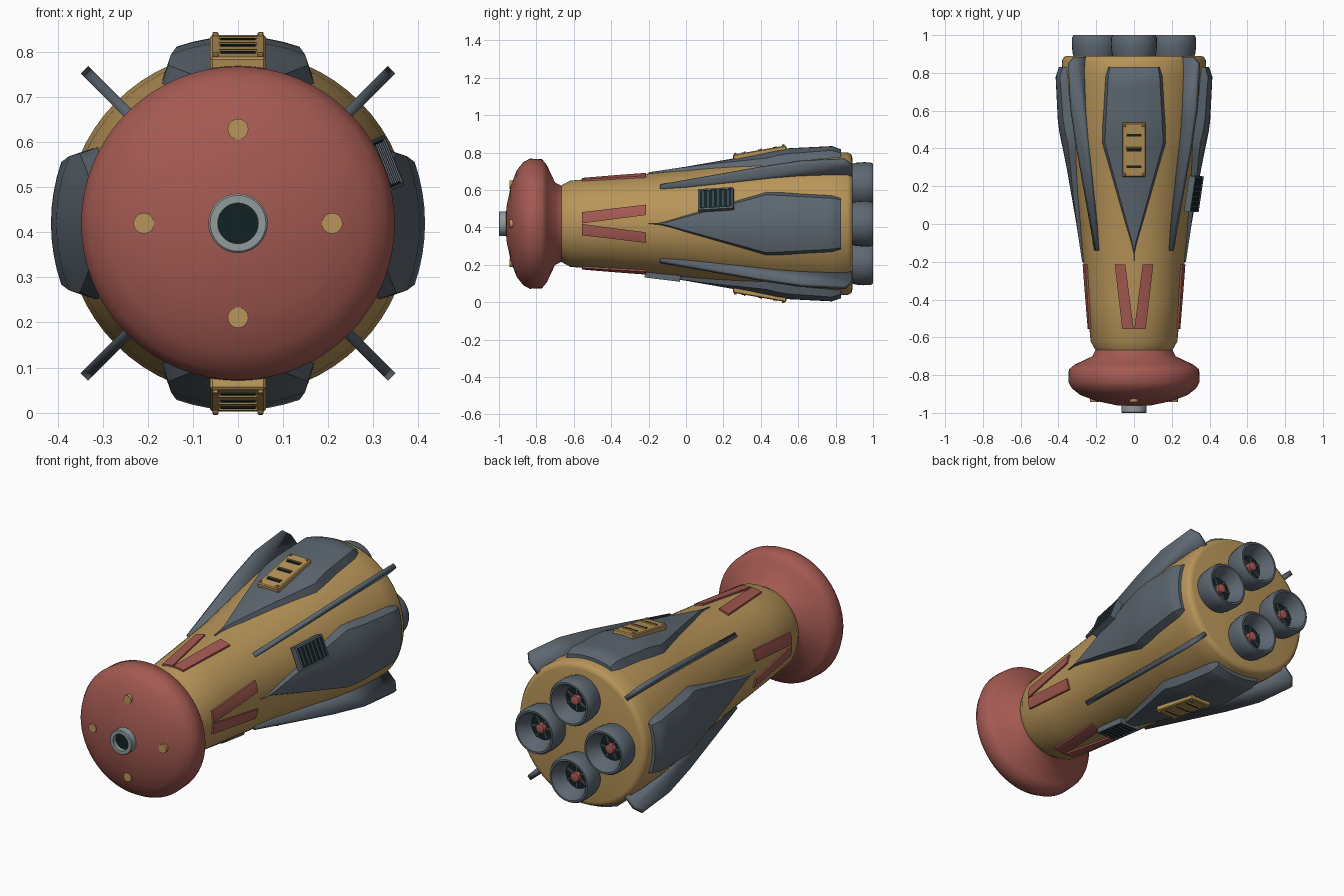
import bpy, bmesh, math
from mathutils import Matrix

cube = bpy.data.objects.get("Cube")
if cube:
    bpy.data.objects.remove(cube, do_unlink=True)


def material(name, rgb):
    m = bpy.data.materials.new(name)
    m.use_nodes = True
    m.diffuse_color = (*rgb, 1)
    m.node_tree.nodes["Principled BSDF"].inputs["Base Color"].default_value = (*rgb, 1)
    return m


GOLD = material("ochre gold", (0.48, 0.30, 0.10))
RED = material("brick red", (0.37, 0.10, 0.083))
SLATE = material("slate grey", (0.11, 0.137, 0.165))
SILVER = material("light grey", (0.29, 0.33, 0.33))
DARK = material("near black", (0.006, 0.016, 0.017))

QUARTERS = {"top": 0, "left": 90, "bottom": 180, "right": 270}


def around(deg):
    """Frame with local z pointing outward from the long axis; 0 is up, 90 is +x."""
    return Matrix.Translation((0, 0, 0.42)) @ Matrix.Rotation(math.radians(deg), 4, 'Y')


def finish(name, bm, mat, frame, angle=35):
    me = bpy.data.meshes.new(name)
    bm.to_mesh(me)
    bm.free()
    me.materials.append(mat)
    ob = bpy.data.objects.new(name, me)
    bpy.context.collection.objects.link(ob)
    ob.matrix_world = frame
    bpy.ops.object.select_all(action='DESELECT')
    ob.select_set(True)
    bpy.context.view_layer.objects.active = ob
    bpy.ops.object.shade_smooth_by_angle(angle=math.radians(angle))
    return ob


def sheet(name, rows, mat, frame, angle=35):
    """Skin a grid of points."""
    bm = bmesh.new()
    vs = [[bm.verts.new(p) for p in row] for row in rows]
    for a, b in zip(vs, vs[1:]):
        for j in range(len(a) - 1):
            bm.faces.new((a[j], a[j + 1], b[j + 1], b[j]))
    bmesh.ops.remove_doubles(bm, verts=bm.verts, dist=1e-5)
    return finish(name, bm, mat, frame, angle)


def lathe(name, profile, mat, frame, seg=32, angle=35):
    """Spin (y, radius) pairs about the local y axis."""
    turns = [2 * math.pi * i / seg for i in range(seg + 1)]
    rows = [[(r * math.sin(a), y, r * math.cos(a)) for a in turns] for y, r in profile]
    return sheet(name, rows, mat, frame, angle)


def lookup(table, y):
    for (y0, r0), (y1, r1) in zip(table, table[1:]):
        if y <= y1:
            return r0 + (r1 - r0) * (y - y0) / (y1 - y0)
    return table[-1][1]


def patch(name, stations, table, lift, drop, bevel, mat, frame, n=6, across=8):
    """Curved plate wrapped on the hull; stations are (y, x_min, x_max)."""
    fine = []
    for a, b in zip(stations, stations[1:]):
        fine += [[p + (q - p) * k / n for p, q in zip(a, b)] for k in range(n)]
    fine.append(stations[-1])

    def row(y, x0, x1, low):
        r = lookup(table, y) + lift
        b = min(bevel, (x1 - x0) / 2)
        xs = [x0 + b + (x1 - x0 - 2 * b) * k / across for k in range(across + 1)]
        pts = [(x0, r - drop)] + [(x, r - drop * low) for x in xs] + [(x1, r - drop)]
        return [(x, y, math.sqrt(q * q - x * x)) for x, q in pts]

    rows = [row(*s, 0) for s in fine]
    rows = [row(*fine[0], 1)] + rows + [row(*fine[-1], 1)]
    return sheet(name, rows, mat, frame)


def box(name, size, pos, mat, frame, bevel=0):
    bm = bmesh.new()
    bmesh.ops.create_cube(bm, size=1)
    bmesh.ops.scale(bm, vec=size, verts=bm.verts)
    bmesh.ops.translate(bm, vec=pos, verts=bm.verts)
    if bevel:
        bmesh.ops.bevel(bm, geom=bm.edges[:], offset=bevel, segments=1, affect='EDGES')
    return finish(name, bm, mat, frame, 25)


# Hull and bulbous nose
HULL = [(-0.69, 0.19), (-0.665, 0.205), (-0.62, 0.23), (-0.42, 0.248), (-0.2, 0.268),
        (0, 0.287), (0.3, 0.332), (0.45, 0.356), (0.6, 0.373), (0.78, 0.382), (0.865, 0.381)]
lathe("hull", HULL + [(0.885, 0.37), (0.89, 0.35), (0.89, 0)], GOLD, around(0), 64, 60)
lathe("nose_bulb", [(-0.965, 0), (-0.96, 0.09), (-0.937, 0.2), (-0.905, 0.285), (-0.87, 0.329),
                    (-0.835, 0.348), (-0.77, 0.345), (-0.745, 0.315), (-0.70, 0.22),
                    (-0.665, 0.203)], RED, around(0), 64, 70)

# Nose muzzle
lathe("muzzle_ring", [(-0.95, 0.045), (-1, 0.045), (-1, 0.062), (-0.996, 0.066), (-0.93, 0.066)],
      SILVER, around(0))
lathe("muzzle_bore", [(-0.975, 0), (-0.975, 0.046)], DARK, around(0))

ARMOUR = [(-0.2, 0.275), (0, 0.305), (0.3, 0.357), (0.52, 0.402), (0.78, 0.415), (0.83, 0.398)]
for side, deg in QUARTERS.items():
    f = around(deg)
    lathe(side + "_nose_stud", [(-0.943, 0), (-0.943, 0.023), (-0.9, 0.023)], GOLD,
          f @ Matrix.Translation((0, 0, 0.209)), 20)
    # Split chevron stripe
    for s in (-1, 1):
        ends = [(-0.555, 0.002, 0.062), (-0.215, 0.046, 0.102)]
        ends = [(y, *sorted((s * a, s * b))) for y, a, b in ends]
        patch(f"{side}_chevron_bar", ends, HULL, 0.009, 0.02, 0, RED, f)
    # Pointed armour plate
    patch(side + "_armour_plate",
          [(-0.2, -0.001, 0.001), (0.1, -0.084, 0.084), (0.43, -0.175, 0.175),
           (0.78, -0.156, 0.156), (0.83, -0.148, 0.148)],
          ARMOUR, 0, 0.045, 0.02, SLATE, f)
    # Engine bell with fan
    e = f @ Matrix.Translation((0, 0, 0.207))
    lathe(side + "_engine_bell", [(0.87, 0.108), (0.91, 0.119), (0.95, 0.122), (0.985, 0.121),
                                  (1, 0.113), (1, 0.103), (0.96, 0.08), (0.91, 0.062)], SLATE, e)
    lathe(side + "_engine_core", [(0.925, 0.068), (0.925, 0)], DARK, e)
    lathe(side + "_engine_hub", [(0.92, 0.026), (0.95, 0.024), (0.957, 0)], RED, e, 16)
    for k in range(6):
        spin = e @ Matrix.Rotation(k * math.pi / 3, 4, 'Y')
        box(side + "_fan_blade", (0.008, 0.008, 0.04), (0, 0.932, 0.043), SLATE, spin)

# Diagonal fins
FIN = [(-0.14, 0.255), (-0.14, 0.285), (0.4, 0.42), (0.62, 0.466), (0.85, 0.482),
       (0.885, 0.44), (0.885, 0.35), (0.5, 0.33)]
for name, deg in {"upper_left": 45, "lower_left": 135, "lower_right": 225, "upper_right": 315}.items():
    bm = bmesh.new()
    bm.faces.new([bm.verts.new((0, y, r)) for y, r in FIN])
    fin = finish(name + "_fin", bm, SLATE, around(deg), 20)
    mod = fin.modifiers.new("thickness", 'SOLIDIFY')
    mod.thickness = 0.024
    mod.offset = 0


def mount(deg, y, r, tilt):
    return (around(deg) @ Matrix.Translation((0, y, r))
            @ Matrix.Rotation(math.radians(tilt), 4, 'X'))


# Bolted louvre panels on the upper and lower armour
for side in ("top", "bottom"):
    f = mount(QUARTERS[side], 0.395, 0.377, 10)
    box(side + "_louvre_panel", (0.124, 0.29, 0.034), (0, 0, 0), GOLD, f, 0.005)
    for y in (-0.09, 0, 0.08):
        box(side + "_louvre_slot", (0.078, 0.013, 0.008), (0, y, 0.016), DARK, f)
        box(side + "_louvre_lip", (0.084, 0.007, 0.012), (0, y + 0.011, 0.017), GOLD, f)
    for x in (-0.05, 0.05):
        for y in (-0.13, 0.13):
            box(side + "_louvre_bolt", (0.014, 0.014, 0.01), (x, y, 0.02), GOLD, f, 0.003)


# Framed intake grilles
def grille(name, f):
    box(name + "_backing", (0.11, 0.18, 0.026), (0, 0, 0), DARK, f)
    for s in (-1, 1):
        box(name + "_frame_side", (0.008, 0.19, 0.036), (s * 0.056, 0, 0), SLATE, f)
        box(name + "_frame_end", (0.112, 0.008, 0.036), (0, s * 0.091, 0), SLATE, f)
    for k in range(6):
        box(name + "_slat", (0.096, 0.006, 0.01), (0, (k - 2.5) * 0.027, 0.012), SLATE, f)


grille("left_grille", mount(68, 0.16, 0.342, 9))
grille("bottom_grille", mount(180, -0.125, 0.281, 7))
